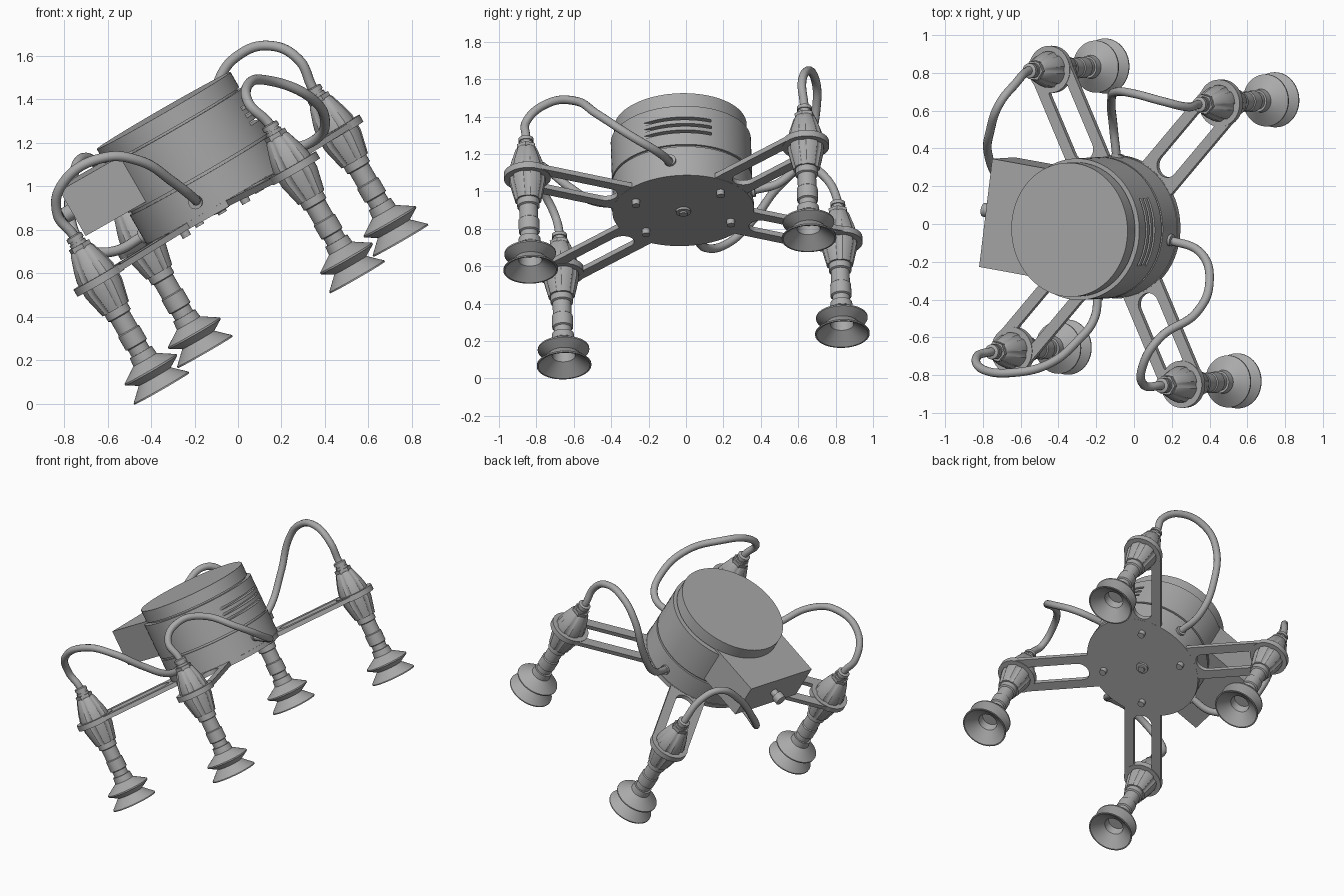
import bpy, bmesh, math
from mathutils import Matrix, Vector

cube = bpy.data.objects.get("Cube")
if cube:
    bpy.data.objects.remove(cube)

GREY = bpy.data.materials.new("plain_grey")
GREY.use_nodes = True
GREY.diffuse_color = (0.4, 0.4, 0.4, 1)
GREY.node_tree.nodes["Principled BSDF"].inputs["Base Color"].default_value = (0.4, 0.4, 0.4, 1)

# Tilted frame of the whole gripper: local z is the body axis
up = Vector((-0.499, -0.031, 0.866)).normalized()
ex = Vector((0.866, 0, 0.5))
ex = (ex - up * ex.dot(up)).normalized()
ey = up.cross(ex)
FRAME = Matrix.Translation((-0.09, -0.015, 0.91)) @ Matrix((ex, ey, up)).transposed().to_4x4()


def make(name, bm, local=Matrix()):
    bmesh.ops.recalc_face_normals(bm, faces=bm.faces)
    mesh = bpy.data.meshes.new(name)
    bm.to_mesh(mesh)
    bm.free()
    mesh.materials.append(GREY)
    obj = bpy.data.objects.new(name, mesh)
    bpy.context.collection.objects.link(obj)
    obj.matrix_world = FRAME @ local
    return obj


def lathe(name, profile, local=Matrix(), steps=48, notch=None):
    """Spin (radius, height) pairs about local z; notch(i) scales the radius per step."""
    bm = bmesh.new()
    rings = []
    for r, z in profile:
        ring = []
        for i in range(steps):
            a = math.tau * i / steps
            s = r * (notch(i) if notch else 1)
            ring.append(bm.verts.new((s * math.cos(a), s * math.sin(a), z)))
        rings.append(ring)
    for lo, hi in zip(rings, rings[1:]):
        for i in range(steps):
            j = (i + 1) % steps
            bm.faces.new((lo[i], lo[j], hi[j], hi[i]))
    bm.faces.new(rings[0])
    bm.faces.new(rings[-1])
    return make(name, bm, local)


def slot_shape(name, x0, x1, r, z0, z1, local):
    """Extruded bar along x with round ends."""
    bm = bmesh.new()
    n = 20
    pts = []
    for cx, start in ((x1, -math.pi / 2), (x0, math.pi / 2)):
        for i in range(n + 1):
            a = start + math.pi * i / n
            pts.append((cx + r * math.cos(a), r * math.sin(a), z0))
    face = bm.faces.new([bm.verts.new(p) for p in pts])
    new = bmesh.ops.extrude_face_region(bm, geom=[face])["geom"]
    bmesh.ops.translate(bm, vec=(0, 0, z1 - z0), verts=[v for v in new if isinstance(v, bmesh.types.BMVert)])
    return make(name, bm, local)


def box(name, lo, hi, local=Matrix()):
    bm = bmesh.new()
    size = [b - a for a, b in zip(lo, hi)]
    mid = [(a + b) / 2 for a, b in zip(lo, hi)]
    bmesh.ops.create_cube(bm, size=1, matrix=Matrix.Translation(mid) @ Matrix.Diagonal((*size, 1)))
    return make(name, bm, local)


def cut(target, cutter):
    cutter.hide_render = True
    cutter.hide_viewport = True
    mod = target.modifiers.new("cut", "BOOLEAN")
    mod.operation = "DIFFERENCE"
    mod.solver = "EXACT"
    mod.object = cutter


def turn(degrees):
    return Matrix.Rotation(math.radians(degrees), 4, "Z")


# Round housing with a groove, vent slots and a lid
R = 0.375
housing = lathe("housing", [(R, 0.015), (R, 0.165), (R - 0.012, 0.165), (R - 0.012, 0.178),
                            (R, 0.178), (R, 0.415)], steps=96)
for k in range(3):
    z = 0.25 + 0.04 * k
    cut(housing, box("vent_cutter", (0.315, -0.23, z), (0.5, 0.16, z + 0.017)))
lathe("lid_neck", [(0.34, 0.41), (0.34, 0.43)], steps=96)
lathe("lid", [(0.355, 0.425), (0.355, 0.505)], steps=96)
lathe("base_disc", [(R + 0.004, -0.015), (R + 0.004, 0.015)], steps=96)

# Connection box on the side with its stub
side = turn(171)
box("connection_box", (0.15, -0.29, 0.19), (0.56, 0.29, 0.43), side)
stub = side @ Matrix.Translation((0.55, 0, 0.31)) @ Matrix.Rotation(math.pi / 2, 4, "Y")
lathe("box_stub", [(0.025, 0), (0.025, 0.045), (0.037, 0.045), (0.037, 0.09), (0.025, 0.095)], stub, 24)

# Centre screw under the base
lathe("centre_screw", [(0.022, -0.04), (0.022, -0.03), (0.04, -0.028), (0.04, -0.01)], steps=24)

# Leg profiles, listed from the top down
HULL = [(0.052, 0.165), (0.06, 0.155), (0.085, 0.08), (0.096, 0.035), (0.096, -0.045), (0.07, -0.155)]
SHAFT = [(0.06, -0.13), (0.06, -0.19), (0.05, -0.195), (0.05, -0.27), (0.056, -0.275),
         (0.056, -0.345), (0.047, -0.35), (0.047, -0.42)]
CUP = [(0.058, -0.385), (0.062, -0.425), (0.138, -0.475), (0.138, -0.483), (0.085, -0.515),
       (0.146, -0.573), (0.146, -0.58), (0.138, -0.58), (0.062, -0.52), (0.055, -0.47)]

# Hose routes from above each leg to the housing wall
HOSES = {
    "front_right": (225.4, [(-.83, -.70, .87), (-.80, -.77, 1.02), (-.62, -.785, 1.13), (-.45, -.74, 1.115),
                            (-.30, -.62, 1.02), (-.21, -.50, .95), (-.19, -.36, .93)]),
    "front_left": (-65, [(.05, -.85, 1.38), (.05, -.74, 1.47), (.14, -.60, 1.485), (.33, -.47, 1.41),
                         (.40, -.30, 1.30), (.35, -.15, 1.21), (.17, -.08, 1.15)]),
    "back_left": (45.4, [(.28, .62, 1.58), (.15, .65, 1.645), (0, .69, 1.60), (-.09, .70, 1.48),
                         (-.12, .65, 1.25), (-.11, .52, 1.06), (-.09, .34, 1.0)]),
    "back_right": (115, [(-.63, .74, 1.08), (-.71, .64, 1.13), (-.76, .50, 1.03), (-.77, .36, .85),
                         (-.70, .22, .72), (-.57, .10, .70), (-.42, .05, .78)]),
}

for name, (angle, route) in HOSES.items():
    spin = turn(angle)
    seat = spin @ Matrix.Translation((0.92, 0, 0))

    # Slotted arm and its screw
    arm = slot_shape(name + "_arm", 0.2, 0.92, 0.122, -0.014, 0.014, spin)
    cut(arm, slot_shape("arm_slot_cutter", 0.455, 0.79, 0.062, -0.1, 0.1, spin))
    lathe(name + "_arm_screw", [(0.022, -0.045), (0.022, -0.01)], spin @ Matrix.Translation((0.28, 0, 0)), 20)

    # Ribbed holder, shaft and suction cup
    lathe(name + "_holder", HULL, seat, 48, lambda i: 0.93 if i % 8 < 2 else 1)
    lathe(name + "_collar", [(0.125, -0.018), (0.125, 0.018)], seat)
    lathe(name + "_nut", [(0.055, 0.16), (0.055, 0.185)], seat, 6)
    lathe(name + "_fitting", [(0.04, 0.18), (0.04, 0.2), (0.034, 0.2), (0.034, 0.21), (0.04, 0.21),
                              (0.04, 0.23), (0.03, 0.235)], seat, 24)
    lathe(name + "_shaft", SHAFT, seat, 32)
    lathe(name + "_suction_cup", CUP, seat)

    # Hose
    start = [FRAME @ seat @ Vector((0, 0, h)) for h in (0.17, 0.24)]
    points = start + [Vector(p) for p in route]
    curve = bpy.data.curves.new(name + "_hose", "CURVE")
    curve.dimensions = "3D"
    curve.bevel_depth = 0.023
    curve.bevel_resolution = 4
    curve.resolution_u = 10
    curve.use_fill_caps = True
    spline = curve.splines.new("BEZIER")
    spline.bezier_points.add(len(points) - 1)
    for bp, co in zip(spline.bezier_points, points):
        bp.co = co
        bp.handle_left_type = bp.handle_right_type = "AUTO"
    curve.materials.append(GREY)
    bpy.context.collection.objects.link(bpy.data.objects.new(name + "_hose", curve))

    # Socket where the hose meets the housing
    end = FRAME.inverted() @ points[-1]
    socket = turn(math.degrees(math.atan2(end.y, end.x))) @ Matrix.Translation((R - 0.02, 0, end.z))
    lathe(name + "_hose_socket", [(0.032, 0), (0.032, 0.035)], socket @ Matrix.Rotation(math.pi / 2, 4, "Y"), 24)

# Smooth round walls, keep edges sharp
bpy.context.view_layer.update()
bpy.ops.object.select_all(action="DESELECT")
for obj in bpy.context.collection.objects:
    if obj.type == "MESH" and obj.data.materials and obj.data.materials[0] == GREY and not obj.hide_render:
        obj.select_set(True)
        bpy.context.view_layer.objects.active = obj
bpy.ops.object.shade_smooth_by_angle(angle=math.radians(30))
